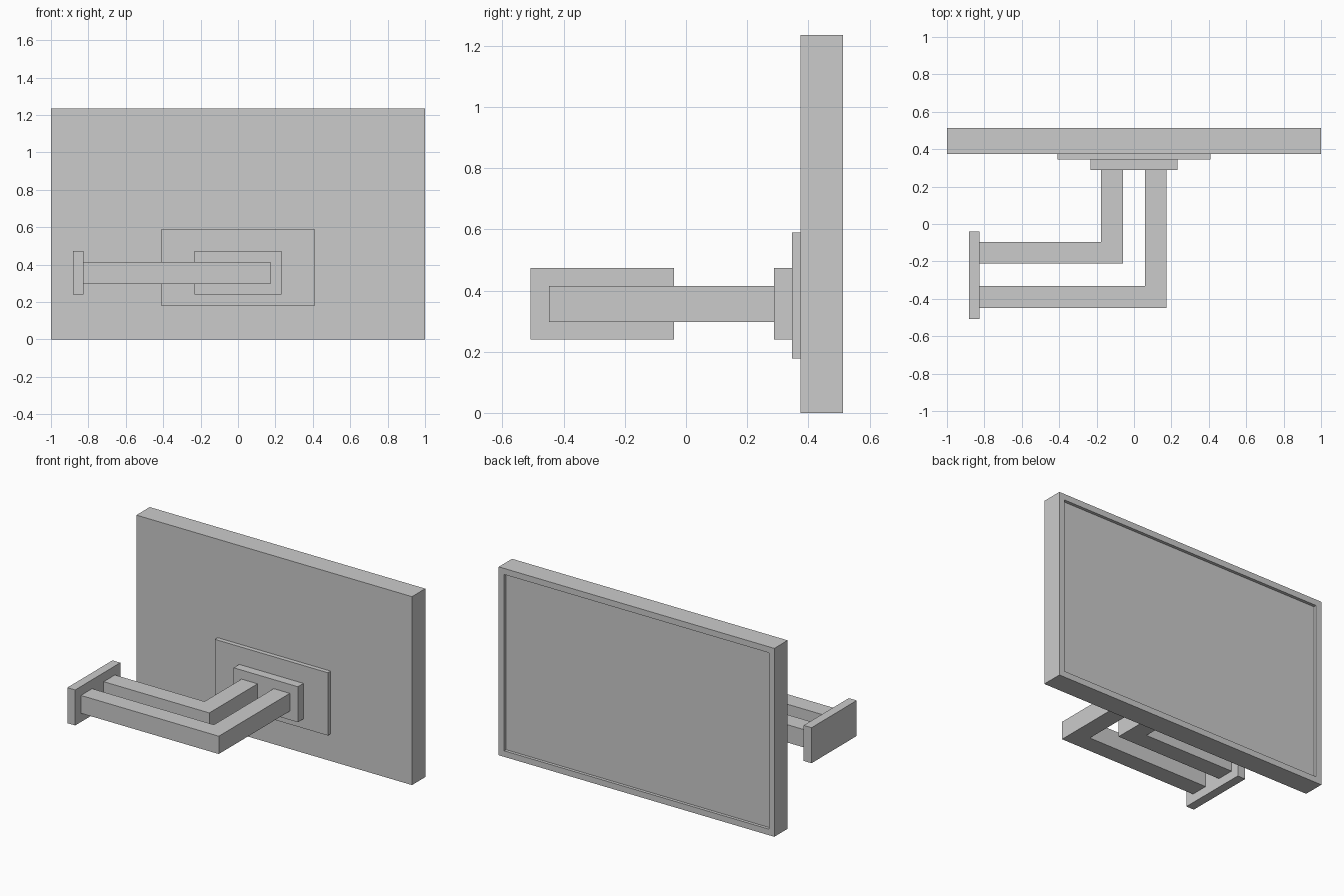
import bpy, bmesh

if "Cube" in bpy.data.objects:
    bpy.data.objects.remove(bpy.data.objects["Cube"])


def finish(name, bm):
    bmesh.ops.recalc_face_normals(bm, faces=bm.faces)
    mesh = bpy.data.meshes.new(name)
    bm.to_mesh(mesh)
    bm.free()
    obj = bpy.data.objects.new(name, mesh)
    bpy.context.collection.objects.link(obj)
    return obj


def prism(name, outline, z0, z1):
    """Extrude an xy outline from z0 up to z1."""
    bm = bmesh.new()
    base = bm.faces.new([bm.verts.new((x, y, z0)) for x, y in outline])
    top = bmesh.ops.extrude_face_region(bm, geom=[base])["geom"]
    verts = [v for v in top if isinstance(v, bmesh.types.BMVert)]
    bmesh.ops.translate(bm, verts=verts, vec=(0, 0, z1 - z0))
    return finish(name, bm)


def box(name, x0, x1, y0, y1, z0, z1):
    return prism(name, [(x0, y0), (x1, y0), (x1, y1), (x0, y1)], z0, z1)


# Television body with a recessed screen on the +y side
BEZEL, RECESS = 0.056, 0.02
tv = box("tv_body", -1, 1, 0.375, 0.513, 0, 1.236)
bm = bmesh.new()
bm.from_mesh(tv.data)
bm.normal_update()
screen = max(bm.faces, key=lambda f: f.normal.y)
bmesh.ops.inset_region(bm, faces=[screen], thickness=BEZEL)
rim = bmesh.ops.extrude_face_region(bm, geom=[screen])["geom"]
bmesh.ops.translate(bm, verts=[v for v in rim if isinstance(v, bmesh.types.BMVert)],
                    vec=(0, -RECESS, 0))
if screen.is_valid:
    bmesh.ops.delete(bm, geom=[screen], context='FACES_ONLY')
bmesh.ops.recalc_face_normals(bm, faces=bm.faces)
bm.to_mesh(tv.data)
bm.free()

# Mounting plates behind the television and on the wall
box("mount_plate", -0.41, 0.41, 0.346, 0.375, 0.178, 0.59)
box("mount_block", -0.233, 0.233, 0.288, 0.346, 0.24, 0.473)
box("wall_plate", -0.883, -0.826, -0.508, -0.04, 0.24, 0.473)

# Two nested L-shaped arms: outer corner at (x, y)
WIDTH, WALL_X, BLOCK_Y = 0.116, -0.826, 0.288
for name, x, y in (("inner_arm", -0.06, -0.212), ("outer_arm", 0.174, -0.448)):
    prism(name, [(WALL_X, y), (x, y), (x, BLOCK_Y), (x - WIDTH, BLOCK_Y),
                 (x - WIDTH, y + WIDTH), (WALL_X, y + WIDTH)], 0.297, 0.414)
